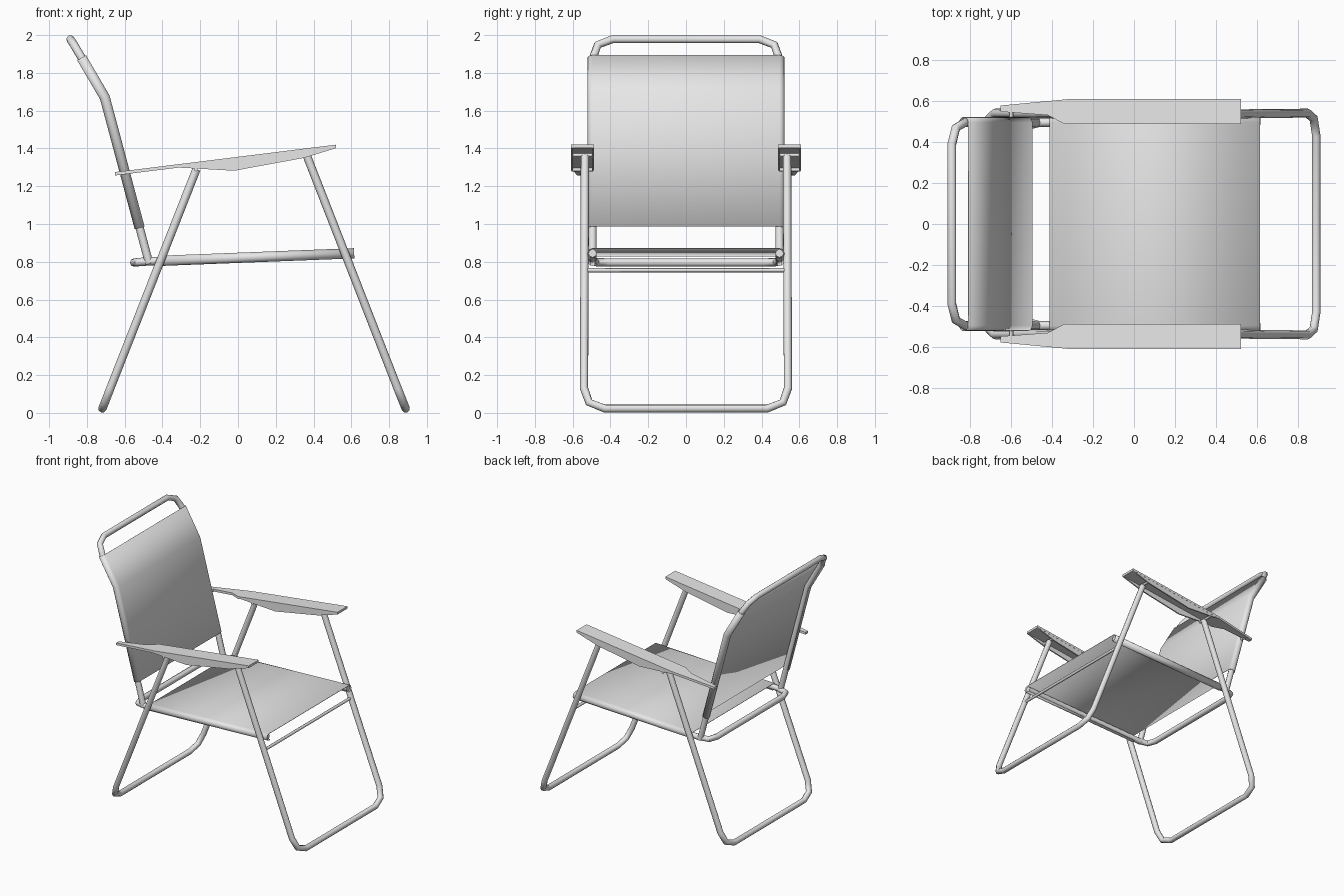
import bpy, bmesh, math
from mathutils import Vector

cube = bpy.data.objects.get("Cube")
if cube:
    bpy.data.objects.remove(cube, do_unlink=True)

grey = bpy.data.materials.new("light grey")
grey.use_nodes = True
grey.diffuse_color = (0.8, 0.8, 0.8, 1)
grey.node_tree.nodes["Principled BSDF"].inputs["Base Color"].default_value = (0.8, 0.8, 0.8, 1)


def finish(obj, smooth=None):
    obj.data.materials.clear()
    obj.data.materials.append(grey)
    bpy.ops.object.select_all(action='DESELECT')
    obj.select_set(True)
    bpy.context.view_layer.objects.active = obj
    if smooth:
        bpy.ops.object.shade_smooth_by_angle(angle=math.radians(smooth))
    return obj


def from_bmesh(name, bm):
    bmesh.ops.recalc_face_normals(bm, faces=bm.faces[:])
    mesh = bpy.data.meshes.new(name)
    bm.to_mesh(mesh)
    bm.free()
    obj = bpy.data.objects.new(name, mesh)
    bpy.context.collection.objects.link(obj)
    return obj


def tube(name, points, radius):
    curve = bpy.data.curves.new(name, 'CURVE')
    curve.dimensions = '3D'
    curve.bevel_depth = radius
    curve.bevel_resolution = 2
    curve.use_fill_caps = True
    spline = curve.splines.new('POLY')
    spline.points.add(len(points) - 1)
    for p, co in zip(spline.points, points):
        p.co = (*co, 1)
    obj = bpy.data.objects.new(name, curve)
    bpy.context.collection.objects.link(obj)
    finish(obj)
    bpy.ops.object.convert(target='MESH')
    return finish(bpy.context.object, 50)


def u_tube(name, half, radius=0.022):
    """Half a bent tube, mirrored across the middle of the chair."""
    other = [(x, -y, z) for x, y, z in reversed(half)]
    return tube(name, half + other, radius)


def sling(name, stations, y_tube, radius):
    """Fabric stretched over two side tubes and wrapped round them."""
    angles = [math.radians(a) for a in range(-120, 91, 30)]
    half = [(y_tube + radius * math.cos(a), radius * math.sin(a)) for a in angles]
    profile = half + [(-y, h) for y, h in reversed(half)]
    bm = bmesh.new()
    rows = []
    for (x, z), (nx, nz) in stations:
        n = Vector((nx, 0, nz)).normalized()
        rows.append([bm.verts.new(Vector((x, y, z)) + n * h) for y, h in profile])
    for a, b in zip(rows, rows[1:]):
        for i in range(len(profile) - 1):
            bm.faces.new((a[i], a[i + 1], b[i + 1], b[i]))
    obj = from_bmesh(name, bm)
    mod = obj.modifiers.new("cloth thickness", 'SOLIDIFY')
    mod.thickness = 0.004
    mod.offset = 0
    return finish(obj, 40)


def prism(bm, outline, shift):
    """Closed solid from an outline and its shifted copy."""
    face = bm.faces.new([bm.verts.new(p) for p in outline])
    ext = bmesh.ops.extrude_face_region(bm, geom=[face])
    moved = [v for v in ext["geom"] if isinstance(v, bmesh.types.BMVert)]
    bmesh.ops.translate(bm, verts=moved, vec=shift)


# Tubular frame
u_tube("front_legs", [(0.365, 0.535, 1.36), (0.845, 0.54, 0.13),
                      (0.875, 0.513, 0.055), (0.888, 0.43, 0.023)])
u_tube("rear_legs", [(-0.22, 0.535, 1.29), (-0.676, 0.54, 0.13),
                     (-0.705, 0.513, 0.055), (-0.718, 0.43, 0.023)])
u_tube("seat_frame", [(0.605, 0.495, 0.845), (-0.46, 0.495, 0.803),
                      (-0.53, 0.475, 0.798), (-0.55, 0.41, 0.796)])
u_tube("back_frame", [(-0.47, 0.495, 0.79), (-0.705, 0.495, 1.67), (-0.822, 0.495, 1.87),
                      (-0.868, 0.468, 1.948), (-0.887, 0.39, 1.978)])
tube("front_crossbar", [(0.602, 0.53, 0.755), (0.602, -0.53, 0.755)], 0.011)

# Fabric
sling("seat_fabric", [((-0.41, 0.805), (-0.04, 1)), ((0.615, 0.845), (-0.04, 1))], 0.495, 0.025)
sling("back_fabric", [((-0.521, 0.98), (0.966, 0.258)), ((-0.705, 1.67), (0.926, 0.385)),
                      ((-0.828, 1.88), (0.863, 0.505))], 0.495, 0.025)


# Armrests: thin sloping plate with a skirt under each long edge
def arm_top(x):
    return 1.275 + 0.124 * (x + 0.65)


plate = [(0.52, 0.61), (-0.3, 0.61), (-0.65, 0.577), (-0.65, 0.547),
         (-0.42, 0.53), (-0.34, 0.487), (0.52, 0.487)]
skirt = [(0.52, 1.402), (0.35, 1.35), (-0.02, 1.282), (-0.3, 1.298)]
for side, label in ((1, "left"), (-1, "right")):
    bm = bmesh.new()
    prism(bm, [(x, side * y, arm_top(x)) for x, y in plate], (0, 0, -0.018))
    for y in (0.488, 0.599):
        rim = [(-0.3, arm_top(-0.3) - 0.01), (0.52, arm_top(0.52) - 0.01)]
        prism(bm, [(x, side * y, z) for x, z in rim + skirt], (0, side * 0.01, 0))
    finish(from_bmesh(label + "_armrest", bm))
    # Pivot pins joining the frame members
    pins = {"back_pin": (-0.598, 1.27, 0.565), "rear_leg_pin": (-0.411, 0.805, 0.55),
            "front_leg_pin": (0.567, 0.843, 0.55), "rear_arm_pin": (-0.222, 1.288, 0.605),
            "front_arm_pin": (0.368, 1.365, 0.605)}
    for name, (x, z, end) in pins.items():
        tube(label + "_" + name, [(x, side * 0.492, z), (x, side * end, z)], 0.01)
